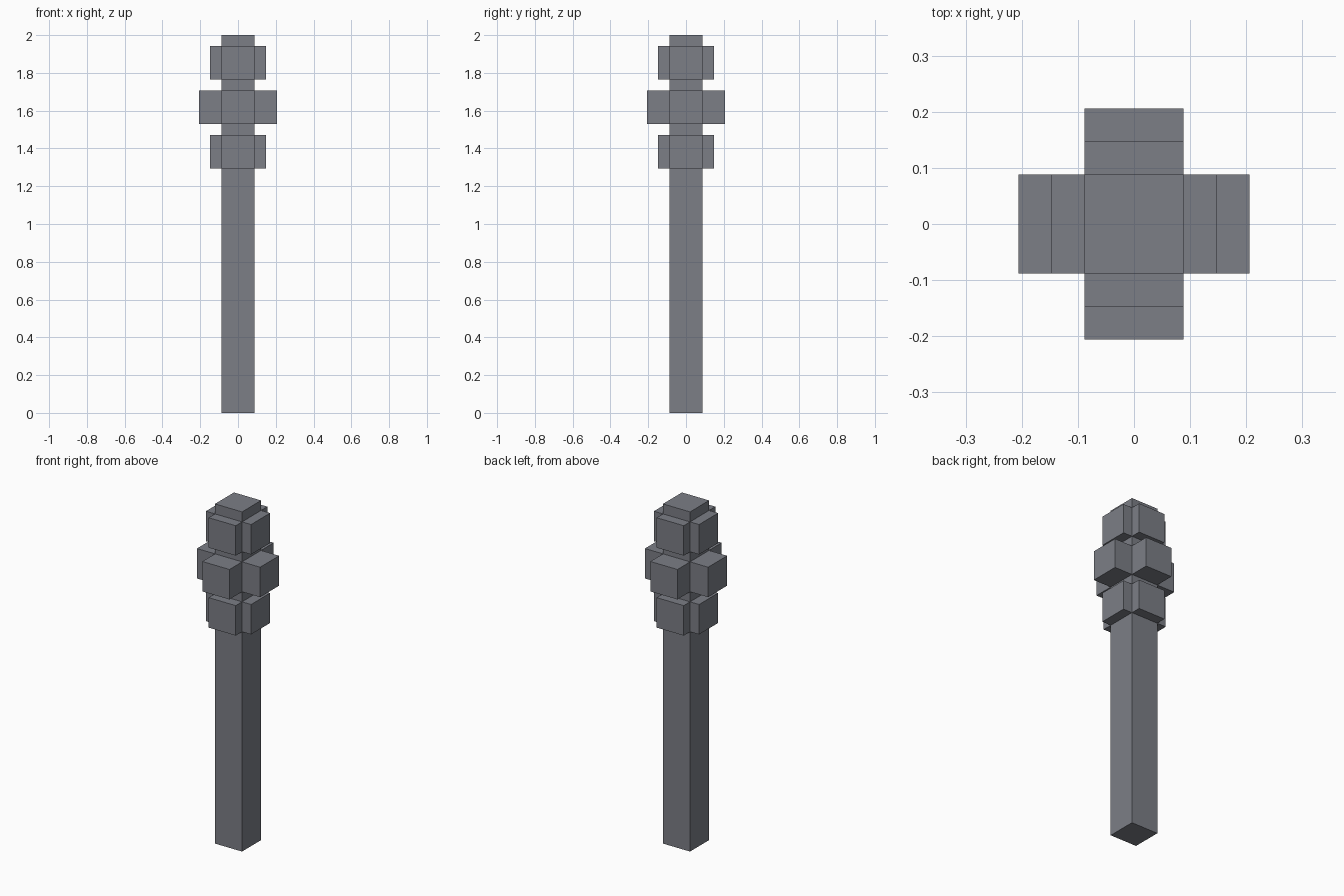
import bpy
from mathutils import Vector

cube = bpy.data.objects.get("Cube")
if cube:
    bpy.data.objects.remove(cube, do_unlink=True)

U = 2 / 34        # block grid unit
HALF = 1.5 * U    # half width of the shaft

grey = bpy.data.materials.new("slate grey")
grey.use_nodes = True
colour = (0.20, 0.21, 0.24, 1)
grey.diffuse_color = colour
grey.node_tree.nodes["Principled BSDF"].inputs["Base Color"].default_value = colour


def box(name, centre, size):
    bpy.ops.mesh.primitive_cube_add(size=1, location=centre)
    obj = bpy.context.object
    obj.name = name
    obj.scale = size
    bpy.ops.object.transform_apply(location=False, rotation=False, scale=True)
    obj.data.materials.append(grey)
    return obj


# Square shaft, full height
box("shaft", (0, 0, 1), (2 * HALF, 2 * HALF, 2))

# Three tiers of four blocks standing out from the shaft
sides = {"left": Vector((1, 0, 0)), "right": Vector((-1, 0, 0)),
         "front": Vector((0, -1, 0)), "back": Vector((0, 1, 0))}
tiers = {"lower": (23.5, 1), "middle": (27.5, 2), "upper": (31.5, 1)}
for tier, (height, depth) in tiers.items():
    for side, out in sides.items():
        centre = out * (HALF + depth * U / 2) + Vector((0, 0, height * U))
        size = [depth * U if abs(a) > 0.5 else 2 * HALF for a in out]
        box(f"{tier}_{side}_block", centre, size)
